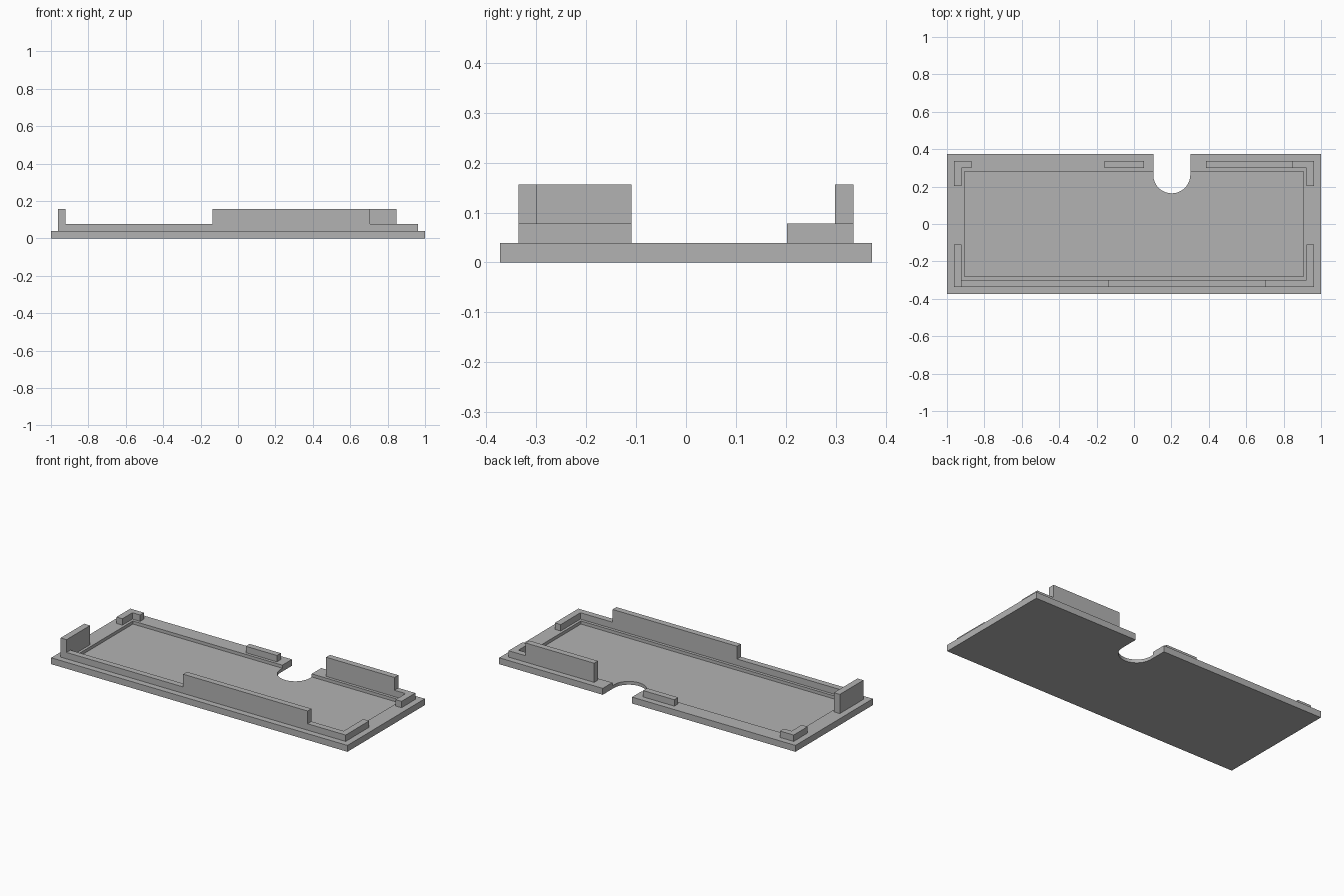
import bpy, bmesh, math

if "Cube" in bpy.data.objects:
    bpy.data.objects.remove(bpy.data.objects["Cube"], do_unlink=True)

GREY = bpy.data.materials.new("plain_grey")
GREY.use_nodes = True
COLOUR = (0.45, 0.45, 0.45, 1)
GREY.diffuse_color = COLOUR
GREY.node_tree.nodes["Principled BSDF"].inputs["Base Color"].default_value = COLOUR

FLOOR, PLATE, LOW, HIGH = 0.02, 0.039, 0.078, 0.156
X_OUT, X_IN = 0.962, 0.922      # rail faces on the short sides
Y_OUT, Y_IN = 0.336, 0.299      # rail faces on the long sides


def prism(name, outline, z0, z1):
    """Extrude a flat xy outline from z0 up to z1."""
    bm = bmesh.new()
    face = bm.faces.new([bm.verts.new((x, y, z0)) for x, y in outline])
    top = bmesh.ops.extrude_face_region(bm, geom=[face])["geom"]
    verts = [v for v in top if isinstance(v, bmesh.types.BMVert)]
    bmesh.ops.translate(bm, verts=verts, vec=(0, 0, z1 - z0))
    bmesh.ops.recalc_face_normals(bm, faces=bm.faces)
    mesh = bpy.data.meshes.new(name)
    bm.to_mesh(mesh)
    bm.free()
    mesh.materials.append(GREY)
    obj = bpy.data.objects.new(name, mesh)
    bpy.context.collection.objects.link(obj)
    return obj


def rect(x0, x1, y0, y1):
    return [(x0, y0), (x1, y0), (x1, y1), (x0, y1)]


def combine(obj, tool, operation):
    """Apply a boolean and discard the tool object."""
    mod = obj.modifiers.new("boolean", "BOOLEAN")
    mod.operation, mod.solver, mod.object = operation, "EXACT", tool
    bpy.context.view_layer.objects.active = obj
    bpy.ops.object.modifier_apply(modifier=mod.name)
    bpy.data.objects.remove(tool, do_unlink=True)


def corner(sx, sy, x_end, y_end):
    """L-shaped rail outline around one corner of the plate."""
    return [(sx * X_OUT, sy * Y_OUT), (x_end, sy * Y_OUT), (x_end, sy * Y_IN),
            (sx * X_IN, sy * Y_IN), (sx * X_IN, y_end), (sx * X_OUT, y_end)]


# Base plate with a shallow tray and a round-ended notch in the back edge
plate = prism("base_plate", rect(-1, 1, -0.373, 0.373), 0, PLATE)
combine(plate, prism("tray_cutter", rect(-0.906, 0.906, -0.281, 0.281), FLOOR, 0.1), "DIFFERENCE")
NOTCH_X, NOTCH_Y, RADIUS, STEPS = 0.202, 0.263, 0.099, 24
arc = [(NOTCH_X + RADIUS * math.cos(a), NOTCH_Y + RADIUS * math.sin(a))
       for a in (-math.pi * i / STEPS for i in range(STEPS + 1))]
notch = [(NOTCH_X + RADIUS, 0.5)] + arc + [(NOTCH_X - RADIUS, 0.5)]
combine(plate, prism("notch_cutter", notch, -0.1, 0.1), "DIFFERENCE")

# Front rail: low L with a tall middle section
front = prism("front_rail", corner(1, -1, -X_IN, -0.109), PLATE, LOW)
combine(front, prism("front_wall", rect(-0.135, 0.705, -Y_OUT, -Y_IN), PLATE, HIGH), "UNION")

# Tall wall at the front of the right-hand end
prism("right_end_wall", rect(-X_OUT, -X_IN, -Y_OUT, -0.109), PLATE, HIGH)

# Back rails: tall wall running into a low corner, a low bar, a low corner
back = prism("back_left_rail", corner(1, 1, 0.385, 0.202), PLATE, LOW)
combine(back, prism("back_wall", rect(0.385, 0.847, Y_IN, Y_OUT), PLATE, HIGH), "UNION")
prism("back_middle_rail", rect(-0.157, 0.054, Y_IN, Y_OUT), PLATE, LOW)
prism("back_right_rail", corner(-1, 1, -0.87, 0.202), PLATE, LOW)

# Keep the notch curve smooth and every other edge crisp
bpy.ops.object.select_all(action="DESELECT")
plate.select_set(True)
bpy.context.view_layer.objects.active = plate
bpy.ops.object.shade_smooth_by_angle(angle=math.radians(30))
